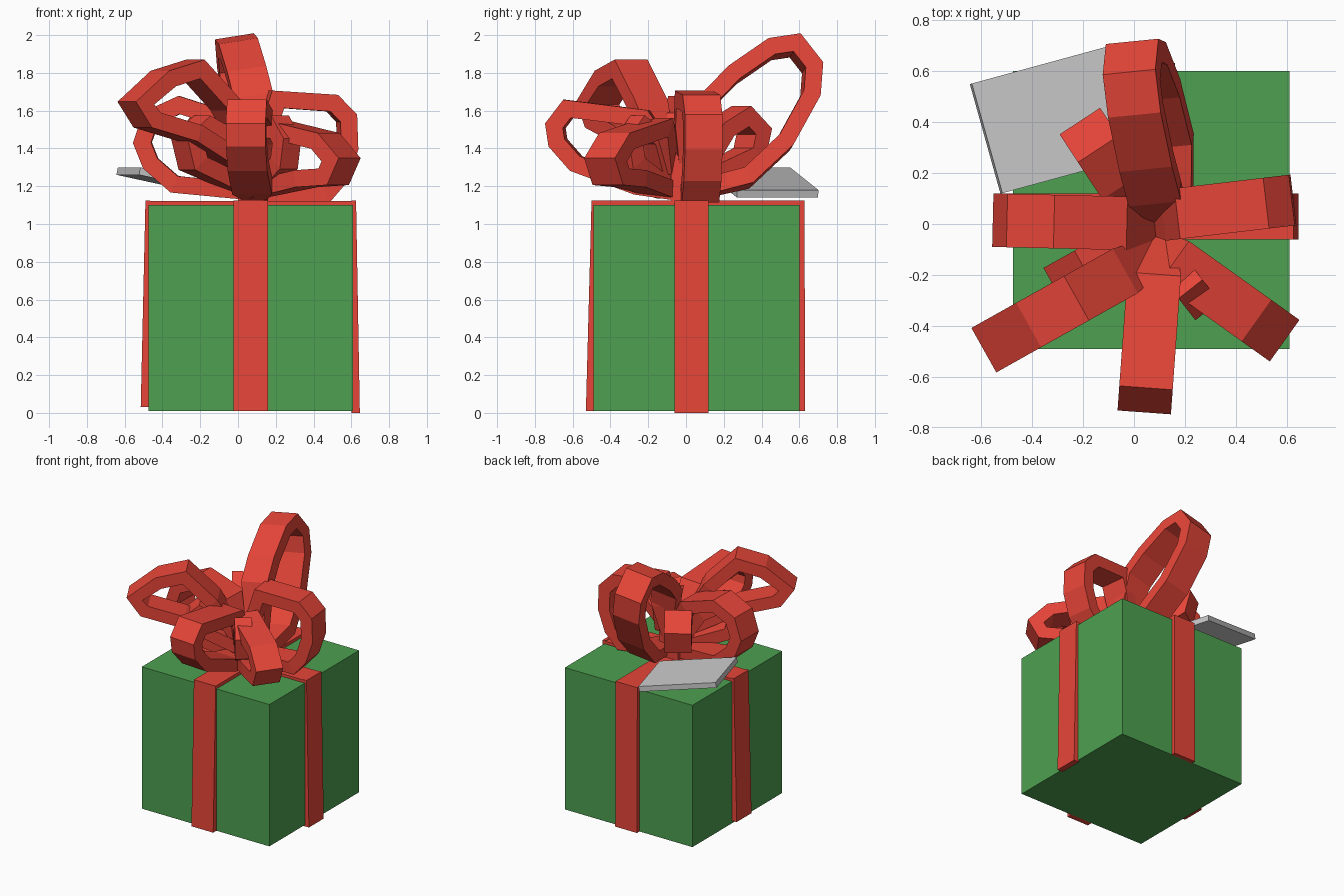
import bpy, bmesh, math
from mathutils import Vector, Matrix

if "Cube" in bpy.data.objects:
    bpy.data.objects.remove(bpy.data.objects["Cube"], do_unlink=True)


def material(name, color):
    mat = bpy.data.materials.new(name)
    mat.use_nodes = True
    mat.diffuse_color = color
    mat.node_tree.nodes["Principled BSDF"].inputs["Base Color"].default_value = color
    return mat


red = material("ribbon_red", (0.8, 0.06, 0.04, 1))
green = material("paper_green", (0.075, 0.35, 0.08, 1))


def finish(name, bm, mat=None):
    bmesh.ops.recalc_face_normals(bm, faces=bm.faces)
    mesh = bpy.data.meshes.new(name)
    bm.to_mesh(mesh)
    bm.free()
    obj = bpy.data.objects.new(name, mesh)
    bpy.context.collection.objects.link(obj)
    if mat:
        mesh.materials.append(mat)
    return obj


def block(name, low, high, mat=None, flare=(0, 0)):
    """Box between two corners; flare pushes the outer bottom edge outward."""
    low, high = Vector(low), Vector(high)
    mid, size = (low + high) / 2, high - low
    bm = bmesh.new()
    bmesh.ops.create_cube(bm, size=1)
    for v in bm.verts:
        v.co = Vector(a * b for a, b in zip(v.co, size)) + mid
        for axis, push in enumerate(flare):
            if push and v.co.z < mid.z and (v.co[axis] - mid[axis]) * push > 0:
                v.co[axis] += push
    return finish(name, bm, mat)


def bow_loop(name, hub, tip, profile, width=0.2, thick=0.09, roll=0):
    """Sweep a thick band along a profile of (fraction toward tip, height)."""
    hub, tip = Vector((*hub, 0)), Vector((*tip, 0))
    reach = tip - hub
    side = reach.normalized().cross(Vector((0, 0, 1)))
    path = [hub + reach * u + Vector((0, 0, z)) for u, z in profile]
    pivot = hub + Vector((0, 0, sum(z for u, z in profile) / len(profile)))
    turn = Matrix.Rotation(math.radians(roll), 4, reach)
    bm = bmesh.new()
    rings = []
    last = len(path) - 1
    for i, p in enumerate(path):
        before = (p - path[i - 1]).normalized() if i else (path[1] - p).normalized()
        after = (path[i + 1] - p).normalized() if i < last else before
        tangent = (before + after).normalized()
        normal = side.cross(tangent)
        offset = normal * thick / 2 / max(tangent.dot(before), 0.8)
        across = side * width / 2 * (0.6 if i in (0, last) else 1)
        corners = (p + offset + across, p + offset - across,
                   p - offset - across, p - offset + across)
        rings.append([bm.verts.new(pivot + turn @ (c - pivot)) for c in corners])
    for a, b in zip(rings, rings[1:]):
        for k in range(4):
            n = (k + 1) % 4
            bm.faces.new((a[k], a[n], b[n], b[k]))
    bm.faces.new(rings[0])
    bm.faces.new(rings[-1][::-1])
    return finish(name, bm, red)


# Wrapped box
X0, X1, Y0, Y1, TOP = -0.475, 0.61, -0.49, 0.60, 1.10
block("gift_box", (X0, Y0, 0.01), (X1, Y1, TOP), green)

# Ribbon strips, flaring slightly toward the bottom
RX0, RX1, RY0, RY1, RT = -0.025, 0.16, -0.06, 0.12, 1.125
block("front_ribbon", (RX0, Y0 - 0.01, 0.01), (RX1, Y0 + 0.01, RT), red, (0, -0.03))
block("back_ribbon", (RX0, Y1 - 0.01, 0.01), (RX1, Y1 + 0.027, RT), red, (0, 0.004))
block("right_ribbon", (X0 - 0.015, RY0, 0.03), (X0 + 0.01, RY1, RT), red, (-0.025, 0))
block("left_ribbon", (X1 - 0.01, RY0, 0), (X1 + 0.015, RY1, RT), red, (0.02, 0))
block("top_ribbon_long", (RX0, Y0, TOP - 0.01), (RX1, Y1, RT), red)
block("top_ribbon_cross", (X0, RY0, TOP - 0.01), (X1, RY1, RT - 0.004), red)

# Knot under the bow
block("bow_knot", (0, -0.08, TOP), (0.16, 0.1, 1.36), red)

# Large bow loops
bow_loop("back_loop", (0.1, 0.03), (0.03, 0.73),
         [(0, 1.3), (0.13, 1.66), (0.31, 1.79), (0.6, 1.93), (0.79, 1.95),
          (0.92, 1.83), (0.9, 1.68), (0.7, 1.43), (0.41, 1.24), (0, 1.17)],
         width=0.21, roll=-9)
bow_loop("right_loop", (0.08, 0), (-0.55, 0.015),
         [(0, 1.3), (0.22, 1.55), (0.62, 1.63), (0.86, 1.56), (0.93, 1.43),
          (0.86, 1.32), (0.66, 1.21), (0, 1.17)], width=0.21)
bow_loop("left_loop", (0.08, 0.03), (0.63, 0.095),
         [(0, 1.22), (0.14, 1.52), (0.22, 1.66), (0.76, 1.64), (0.9, 1.56),
          (0.91, 1.4), (0.82, 1.25), (0.68, 1.16), (0, 1.17)], width=0.2)
bow_loop("front_left_loop", (0.09, -0.1), (0.58, -0.45),
         [(0, 1.28), (0.18, 1.51), (0.76, 1.44), (0.93, 1.34),
          (0.85, 1.25), (0.55, 1.24), (0, 1.18)])
bow_loop("front_loop", (0.09, -0.05), (0.04, -0.74),
         [(0, 1.3), (0.25, 1.56), (0.6, 1.59), (0.83, 1.61), (0.93, 1.52),
          (0.91, 1.43), (0.77, 1.32), (0.3, 1.2), (0, 1.17)], width=0.21)
bow_loop("front_right_loop", (0.08, -0.12), (-0.58, -0.49),
         [(0, 1.35), (0.22, 1.63), (0.48, 1.82), (0.72, 1.77), (0.94, 1.64),
          (0.85, 1.55), (0.5, 1.48), (0, 1.28)])

# Small inner loops
small = [(0, 1.3), (0.3, 1.5), (0.65, 1.57), (0.88, 1.49), (0.8, 1.37), (0, 1.24)]
bow_loop("small_back_loop", (0, 0.08), (-0.21, 0.4), small, width=0.19)
bow_loop("small_right_loop", (0.05, -0.05), (-0.31, -0.25),
         [(u, z - 0.05) for u, z in small], width=0.18)
bow_loop("small_front_loop", (0.1, -0.1), (0.28, -0.33),
         [(u, z - 0.05) for u, z in small], width=0.12)

# Gift tag: a thin plate tilted up at its outer edge
bm = bmesh.new()
outline = [(-0.64, 0.55, 1.28), (-0.52, 0.12, 1.28), (0.03, 0.27, 1.16), (-0.09, 0.7, 1.16)]
plate = bm.faces.new([bm.verts.new(p) for p in outline])
tag = finish("gift_tag", bm)
solid = tag.modifiers.new("thickness", "SOLIDIFY")
solid.thickness = 0.04
solid.offset = 0
